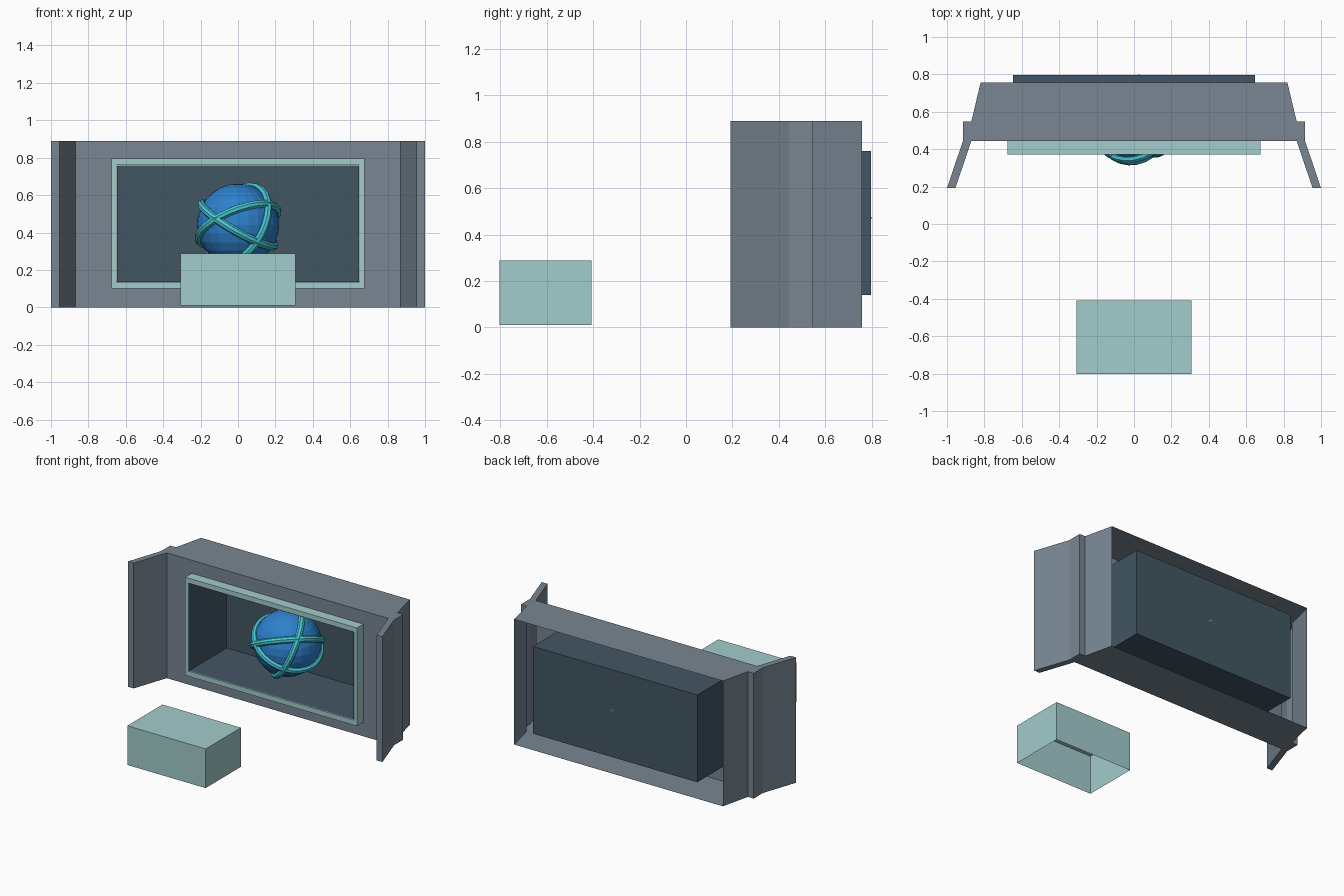
import bpy, bmesh
from mathutils import Vector

if "Cube" in bpy.data.objects:
    bpy.data.objects.remove(bpy.data.objects["Cube"])


def material(name, rgb):
    m = bpy.data.materials.new(name)
    lin = [((c / 255 + 0.055) / 1.055) ** 2.4 for c in rgb]
    m.diffuse_color = (*lin, 1)
    m.use_nodes = True
    m.node_tree.nodes["Principled BSDF"].inputs["Base Color"].default_value = m.diffuse_color
    return m


WALL = material("slate grey", (120, 134, 146))
PALE = material("pale aqua", (163, 204, 204))
DARK = material("dark slate", (66, 86, 99))
BLUE = material("ocean blue", (45, 128, 204))
CYAN = material("bright cyan", (70, 200, 212))


def finish(name, bm, mat):
    bmesh.ops.remove_doubles(bm, verts=bm.verts, dist=1e-5)
    bmesh.ops.recalc_face_normals(bm, faces=bm.faces)
    me = bpy.data.meshes.new(name)
    bm.to_mesh(me)
    bm.free()
    me.materials.append(mat)
    ob = bpy.data.objects.new(name, me)
    bpy.context.collection.objects.link(ob)
    return ob


def rect(bm, half_w, z0, z1, y):
    """Upright rectangle of four vertices facing the front."""
    return [bm.verts.new((x, y, z)) for x, z in
            ((-half_w, z0), (half_w, z0), (half_w, z1), (-half_w, z1))]


def bridge(bm, a, b):
    for i in range(4):
        j = (i + 1) % 4
        bm.faces.new((a[i], a[j], b[j], b[i]))


H = 0.89
# Wall housing: mirrored plan outline, open at the back
half = [(0.87, 0.443), (0.955, 0.192), (1.0, 0.192), (0.915, 0.443),
        (0.915, 0.547), (0.87, 0.547), (0.82, 0.757)]
plan = half + [(-x, y) for x, y in reversed(half)]
bm = bmesh.new()
low = [bm.verts.new((x, y, 0)) for x, y in plan]
top = [bm.verts.new((x, y, H)) for x, y in plan]
bm.faces.new(low)
bm.faces.new(top)
for i in range(len(plan) - 1):
    if i != len(half) - 1:          # skip the open back
        bm.faces.new((low[i], low[i + 1], top[i + 1], top[i]))
# front panel around the window
outer = [low[-1], low[0], top[0], top[-1]]
bridge(bm, outer, rect(bm, 0.65, 0.138, 0.76, 0.443))
finish("wall_housing", bm, WALL)

# Raised window frame
bm = bmesh.new()
loops = [rect(bm, 0.675, 0.1, 0.797, 0.443), rect(bm, 0.675, 0.1, 0.797, 0.371),
         rect(bm, 0.65, 0.136, 0.762, 0.371), rect(bm, 0.65, 0.136, 0.762, 0.443)]
for a, b in zip(loops, loops[1:]):
    bridge(bm, a, b)
finish("window_frame", bm, PALE)

# Display box behind the window, open at the front
bm = bmesh.new()
front, back = rect(bm, 0.646, 0.139, 0.759, 0.374), rect(bm, 0.646, 0.139, 0.759, 0.796)
bridge(bm, front, back)
bm.faces.new(back)
finish("display_box", bm, DARK)

# Desk, open underneath
bm = bmesh.new()
front, back = rect(bm, 0.308, 0.01, 0.288, -0.803), rect(bm, 0.308, 0.01, 0.288, -0.408)
bridge(bm, front, back)
bm.faces.new(front)
bm.faces.new(back)
bm.faces.ensure_lookup_table()
bmesh.ops.delete(bm, geom=[f for f in bm.faces
                           if f.calc_center_median().z < 0.02], context='FACES_ONLY')
finish("desk", bm, PALE)

# Globe
centre = Vector((0, 0.556, 0.441))
bpy.ops.mesh.primitive_uv_sphere_add(segments=24, ring_count=14, radius=0.22, location=centre)
globe = bpy.context.object
globe.name = "globe"
globe.data.materials.append(BLUE)

# Orbit bands, each given by its axis
for i, axis in enumerate([(0.494, -0.162, 0.859), (-0.345, 0.361, 0.868), (0.69, 0.59, -0.4)]):
    rot = Vector(axis).to_track_quat('Z', 'Y').to_euler()
    bpy.ops.mesh.primitive_torus_add(major_segments=28, minor_segments=8, major_radius=0.224,
                                     minor_radius=0.022, location=centre, rotation=rot)
    band = bpy.context.object
    band.name = f"orbit_band_{i + 1}"
    band.data.materials.append(CYAN)
    bpy.ops.object.shade_smooth_by_angle()
